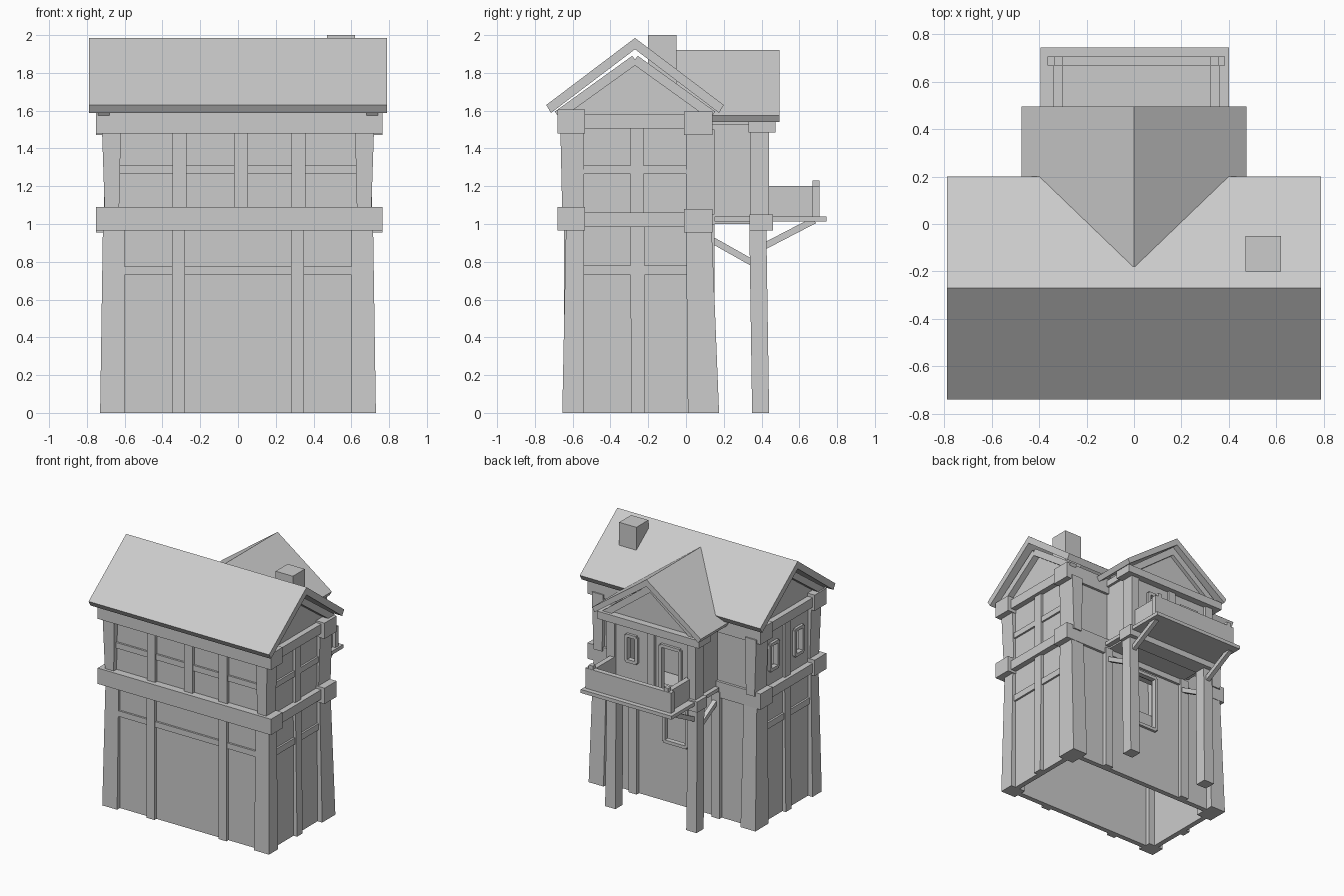
import bpy, bmesh
from mathutils import Vector

cube = bpy.data.objects.get("Cube")
if cube:
    bpy.data.objects.remove(cube)

GREY = (0.6, 0.6, 0.6, 1)
mat = bpy.data.materials.new("plain grey")
mat.use_nodes = True
mat.diffuse_color = GREY
mat.node_tree.nodes["Principled BSDF"].inputs["Base Color"].default_value = GREY


def make(name, bm):
    bmesh.ops.recalc_face_normals(bm, faces=bm.faces)
    me = bpy.data.meshes.new(name)
    bm.to_mesh(me)
    bm.free()
    me.materials.append(mat)
    ob = bpy.data.objects.new(name, me)
    bpy.context.collection.objects.link(ob)
    return ob


def loft(name, a, b):
    """Solid between two matching loops of points."""
    bm = bmesh.new()
    va = [bm.verts.new(p) for p in a]
    vb = [bm.verts.new(p) for p in b]
    n = len(va)
    bm.faces.new(va)
    bm.faces.new(vb[::-1])
    for i in range(n):
        j = (i + 1) % n
        bm.faces.new((va[i], vb[i], vb[j], va[j]))
    return make(name, bm)


def post(name, low, high, z0, z1):
    """Upright timber; low and high are (x0, x1, y0, y1) at each end."""
    def ring(r, z):
        return [(r[0], r[2], z), (r[1], r[2], z), (r[1], r[3], z), (r[0], r[3], z)]
    return loft(name, ring(low, z0), ring(high, z1))


def box(name, x0, x1, y0, y1, z0, z1):
    return post(name, (x0, x1, y0, y1), (x0, x1, y0, y1), z0, z1)


def extrude(name, profile, lo, hi, axis):
    """Extrude a (horizontal, z) profile along x or y."""
    def ring(t):
        return [(t, h, z) if axis == "x" else (h, t, z) for h, z in profile]
    return loft(name, ring(lo), ring(hi))


def strut(name, x, p, q, w, t):
    """Sloped bar in a plane of constant x, from p to q in (y, z)."""
    p, q = Vector(p), Vector(q)
    d = (q - p).normalized()
    n = Vector((-d.y, d.x)) * t / 2
    return extrude(name, [p - n, q - n, q + n, p + n], x - w / 2, x + w / 2, "x")


def cut(ob, *cutters):
    for c in cutters:
        c.hide_render = True
        m = ob.modifiers.new("cut", "BOOLEAN")
        m.object, m.solver = c, "EXACT"
        bpy.context.view_layer.objects.active = ob
        bpy.ops.object.modifier_apply(modifier=m.name)
        bpy.data.objects.remove(c)


# Main house: open-bottomed gabled shell with a back opening and side windows
def gable(y0, y1, z0, eave, apex):
    mid = (y0 + y1) / 2
    return [(y0, z0), (y1, z0), (y1, eave), (mid, apex), (y0, eave)]


house = extrude("house_walls", gable(-0.62, 0.12, 0, 1.6, 1.88), -0.69, 0.69, "x")
cut(house,
    extrude("hollow", gable(-0.58, 0.08, -0.1, 1.58, 1.82), -0.65, 0.65, "x"),
    box("back_opening", -0.1, 0.1, 0, 0.3, 0.48, 0.92),
    box("side_window_a", -0.8, -0.6, -0.46, -0.36, 1.18, 1.38),
    box("side_window_b", -0.8, -0.6, -0.15, -0.05, 1.18, 1.38))

# Window and opening frames
def frame(name, axis, at, c, z, w, h, t=0.025):
    for s in (-1, 1):
        e = c + s * w / 2
        parts = [(e - t / 2, e + t / 2, z - h / 2, z + h / 2),
                 (c - w / 2, c + w / 2, z + s * h / 2 - t / 2, z + s * h / 2 + t / 2)]
        for a, b, z0, z1 in parts:
            if axis == "x":
                box(name, at - 0.02, at + 0.02, a, b, z0, z1)
            else:
                box(name, a, b, at - 0.02, at + 0.02, z0, z1)


for y in (-0.41, -0.1):
    frame("side_window_frame", "x", -0.69, y, 1.28, 0.1, 0.2)
frame("back_opening_frame", "y", 0.12, 0, 0.7, 0.2, 0.44)

# Corner posts, both storeys
for s in (-1, 1):
    def span(a, b):
        return tuple(sorted((s * a, s * b)))
    post("front_corner_post", (*span(0.6, 0.73), -0.655, -0.54),
         (*span(0.6, 0.715), -0.635, -0.54), 0, 1)
    post("back_corner_post", (*span(0.6, 0.73), 0.01, 0.175),
         (*span(0.6, 0.715), 0, 0.135), 0, 1)
    post("upper_front_corner_post", (*span(0.63, 0.705), -0.655, -0.54),
         (*span(0.62, 0.72), -0.665, -0.54), 1.05, 1.5)
    post("upper_back_corner_post", (*span(0.63, 0.705), 0, 0.15),
         (*span(0.62, 0.72), 0, 0.15), 1.05, 1.5)
    # Side timbers
    post("side_post", (*span(0.66, 0.72), -0.29, -0.22),
         (*span(0.66, 0.71), -0.295, -0.22), 0, 1)
    box("upper_side_post", *span(0.66, 0.71), -0.295, -0.225, 1.05, 1.52)
    box("side_rail", *span(0.67, 0.705), -0.55, 0.02, 0.73, 0.78)
    if s > 0:
        box("upper_side_rail", *span(0.67, 0.705), -0.55, 0.02, 1.265, 1.31)
    box("side_beam", *span(0.66, 0.735), -0.55, 0.02, 0.985, 1.06)
    box("upper_side_beam", *span(0.66, 0.735), -0.55, 0.02, 1.505, 1.58)
    # Gable rafters
    for e in (-0.68, 0.14):
        strut("gable_rafter", s * 0.71, (e, 1.575), (-0.27, 1.87), 0.06, 0.05)

# Front and back posts
for x in (-0.315, 0.315):
    box("front_post", x - 0.035, x + 0.035, -0.645, -0.58, 0, 1)
    box("back_post", x * 1.15 - 0.035, x * 1.15 + 0.035, 0.08, 0.15, 0, 1)
for x in (-0.31, 0.015, 0.32):
    box("upper_front_post", x - 0.037, x + 0.037, -0.645, -0.58, 1.05, 1.5)
for z in (0.73, 1.265):
    box("front_rail", -0.64, 0.64, -0.635, -0.6, z, z + 0.045)

# Long beams with projecting ends
for z in (0.965, 1.48):
    box("front_beam", -0.752, 0.765, -0.68, -0.535, z, z + 0.125)
    box("back_beam", -0.752, 0.765, -0.01, 0.14, z - 0.01, z + 0.115)

# Roofs and chimney
def chevron(mid, half, eave, apex, inset, drop, rise):
    return [(mid - half, eave), (mid, apex), (mid + half, eave),
            (mid + half - inset, eave - drop), (mid, apex - rise),
            (mid - half + inset, eave - drop)]


extrude("main_roof", chevron(-0.27, 0.47, 1.63, 1.985, 0.025, 0.042, 0.06), -0.79, 0.79, "x")
extrude("wing_roof", chevron(0, 0.475, 1.575, 1.92, 0.02, 0.035, 0.055), -0.18, 0.495, "y")
box("chimney", 0.47, 0.62, -0.2, -0.05, 1.7, 2)

# Raised back wing with a doorway and a window
wing = extrude("wing_walls", gable(-0.36, 0.36, 1.0, 1.56, 1.83), 0.1, 0.42, "y")
cut(wing,
    extrude("wing_hollow", gable(-0.32, 0.32, 1.03, 1.54, 1.78), 0.14, 0.38, "y"),
    box("doorway", -0.25, -0.08, 0.3, 0.5, 1.04, 1.4),
    box("wing_window", 0.13, 0.22, 0.3, 0.5, 1.2, 1.4))
frame("wing_window_frame", "y", 0.42, 0.175, 1.3, 0.09, 0.2)
frame("doorway_frame", "y", 0.42, -0.165, 1.22, 0.17, 0.36)
box("wing_mid_post", -0.03, 0.03, 0.4, 0.44, 1.04, 1.5)
box("wing_cross_beam", -0.42, 0.42, 0.335, 0.46, 0.965, 1.05)
box("wing_top_beam", -0.445, 0.445, 0.33, 0.475, 1.485, 1.545)
for s in (-1, 1):
    x = s * 0.355
    post("wing_post", (x - 0.045, x + 0.045, 0.35, 0.44),
         (x - 0.04, x + 0.04, 0.335, 0.425), 0, 1)
    box("upper_wing_post", x - 0.035, x + 0.035, 0.34, 0.44, 1.04, 1.5)
    strut("wing_brace", x, (0.12, 0.925), (0.36, 0.79), 0.035, 0.035)
    strut("balcony_brace", x, (0.41, 0.88), (0.68, 1.02), 0.035, 0.035)
    strut("wing_gable_side_beam", x, (0.1, 1.55), (0.42, 1.55), 0.05, 0.05)
    # Rafters of the wing gable
    extrude("wing_rafter", [(s * 0.43, 1.535), (0, 1.865), (0, 1.8), (s * 0.35, 1.535)],
            0.4, 0.45, "y")
    # Balcony sides
    xr = 0.01 + s * 0.33
    box("balcony_side", xr - 0.02, xr + 0.02, 0.42, 0.69, 1.03, 1.2)
    box("balcony_corner_post", xr - 0.018, xr + 0.018, 0.67, 0.706, 1.03, 1.23)
box("balcony_floor", -0.395, 0.4, 0.15, 0.745, 1.012, 1.04)
box("balcony_back", -0.365, 0.385, 0.668, 0.708, 1.03, 1.2)
